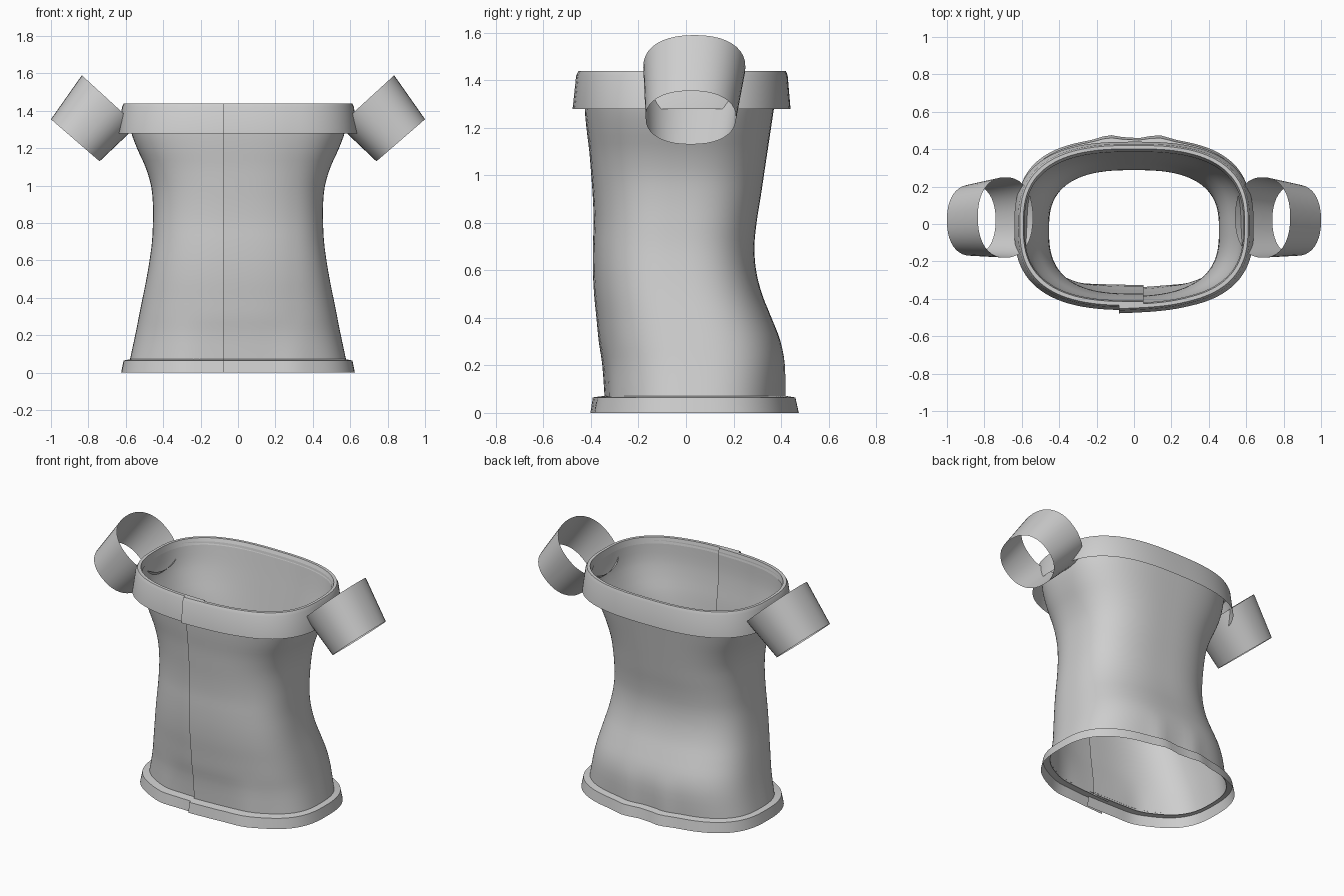
import bpy, math

if "Cube" in bpy.data.objects:
    bpy.data.objects.remove(bpy.data.objects["Cube"])

gray = bpy.data.materials.new("light gray cloth")
gray.diffuse_color = (0.62, 0.62, 0.62, 1)
gray.use_nodes = True
gray.node_tree.nodes["Principled BSDF"].inputs["Base Color"].default_value = gray.diffuse_color


def spow(v, p):
    return math.copysign(abs(v) ** p, v)


def make(name, rows, closed=False, angle=30):
    """Skin a list of point rows into a smooth shaded surface."""
    n = len(rows[0])
    verts = [p for r in rows for p in r]
    faces = [(k * n + i, k * n + (i + 1) % n, (k + 1) * n + (i + 1) % n, (k + 1) * n + i)
             for k in range(len(rows) - 1) for i in range(n if closed else n - 1)]
    me = bpy.data.meshes.new(name)
    me.from_pydata(verts, [], faces)
    me.materials.append(gray)
    ob = bpy.data.objects.new(name, me)
    bpy.context.collection.objects.link(ob)
    bpy.ops.object.select_all(action='DESELECT')
    ob.select_set(True)
    bpy.context.view_layer.objects.active = ob
    bpy.ops.object.shade_smooth_by_angle(angle=math.radians(angle))
    return ob


def wrap(z, a, f, b, n=2.7, steps=104):
    """Rounded outline whose two ends overlap at the front closure."""
    start = -math.pi / 2 - math.asin((0.08 / a) ** (n / 2))
    end = 1.5 * math.pi + math.asin((0.05 / a) ** (n / 2))
    yc, h, pts = (f + b) / 2, (b - f) / 2, []
    for i in range(steps + 1):
        t = start + (end - start) * i / steps
        x = a * spow(math.cos(t), 2 / n)
        y = yc + h * spow(math.sin(t), 2 / n)
        if i < steps / 4:  # outer flap stands proud, then blends in
            y -= 0.018 * max(0, 1 - (x + 0.08) / 0.38)
        w = max(0, 1 - z / 0.3)  # wavy lower edge
        if y > 0.2:
            y += 0.02 * w * math.exp(-((abs(x) - 0.13) / 0.07) ** 2)
        elif y < -0.2:
            y -= 0.015 * w * math.exp(-((abs(x) - 0.3) / 0.09) ** 2)
        pts.append((x, y, z))
    return pts


def refine(keys, sub=3):
    """Catmull-Rom interpolation of profile keys."""
    out = []
    for k in range(len(keys) - 1):
        p0, p1, p2, p3 = (keys[min(max(k + d, 0), len(keys) - 1)] for d in (-1, 0, 1, 2))
        for s in range(sub):
            t = s / sub
            out.append([0.5 * (2 * q + (r - p) * t + (2 * p - 5 * q + 4 * r - u) * t * t
                               + (3 * q - p - 3 * r + u) * t ** 3)
                        for p, q, r, u in zip(p0, p1, p2, p3)])
    return out + [keys[-1]]


# Fitted body: height, half width, front y, back y
body = [(0.06, .58, -.325, .405), (0.2, .55, -.335, .412), (0.3, .53, -.35, .398),
        (0.4, .51, -.36, .36), (0.5, .49, -.37, .32), (0.6, .473, -.375, .295),
        (0.7, .46, -.375, .288), (0.8, .455, -.372, .297), (0.9, .455, -.375, .313),
        (1.0, .465, -.382, .328), (1.1, .495, -.39, .343), (1.2, .54, -.402, .358),
        (1.3, .575, -.41, .373), (1.42, .59, -.41, .39)]
make("torso", [wrap(*r) for r in refine(body)], angle=50)

# Flared collar band, open underneath
collar = [(1.28, .64, -.46, .44), (1.42, .62, -.445, .428), (1.44, .61, -.435, .42),
          (1.44, .592, -.415, .402), (1.40, .585, -.408, .386)]
make("collar_band", [wrap(*r) for r in collar])

# Hem band with a narrow top flange
hem = [(0.0, .625, -.385, .457), (0.065, .612, -.375, .447), (0.072, .578, -.325, .405)]
make("hem_band", [wrap(*r) for r in hem])

# Sleeve tube, open at both ends: lower ring to upper ring
low = (.87, 1.2425, .13, .1125, .02, .19)
high = (.6875, 1.455, .1475, .135, .035, .215)
rings = []
for k in range(5):
    cx, cz, hx, hz, cy, hy = (p + (q - p) * k / 4 for p, q in zip(low, high))
    rings.append([(cx + hx * c, cy + hy * s, cz + hz * c) for c, s in
                  ((spow(math.cos(math.tau * i / 40), .88), spow(math.sin(math.tau * i / 40), .88))
                   for i in range(40))])
sleeve = make("sleeves", rings, closed=True, angle=50)
sleeve.modifiers.new("mirror", 'MIRROR').use_axis = (True, False, False)
